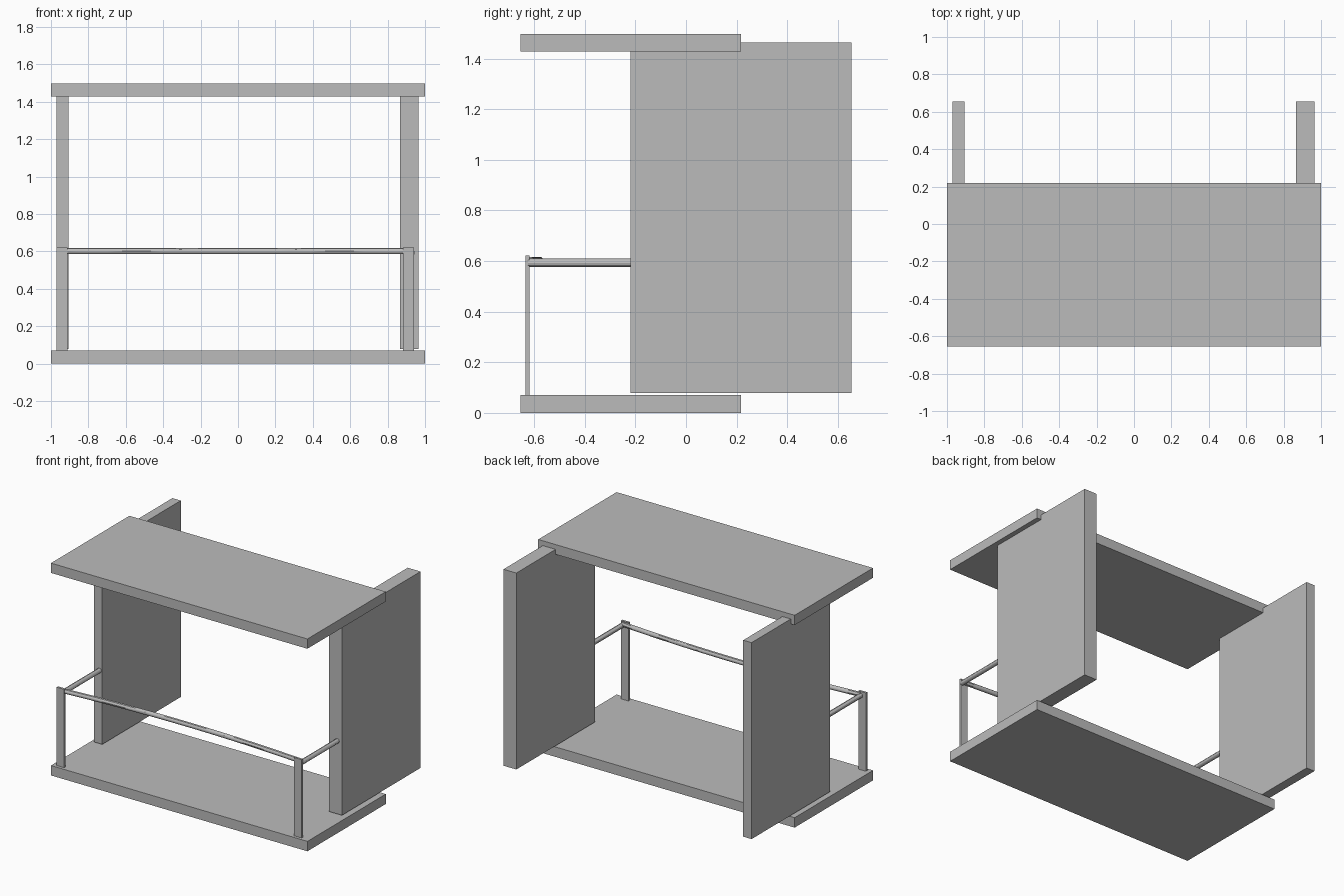
import bpy
from mathutils import Vector

cube = bpy.data.objects.get("Cube")
if cube:
    bpy.data.objects.remove(cube, do_unlink=True)

# One plain grey for everything
grey = bpy.data.materials.new("plain grey")
grey.use_nodes = True
colour = (0.5, 0.5, 0.5, 1)
grey.diffuse_color = colour
grey.node_tree.nodes["Principled BSDF"].inputs["Base Color"].default_value = colour


def box(name, low, high):
    low, high = Vector(low), Vector(high)
    bpy.ops.mesh.primitive_cube_add(size=1, location=(low + high) / 2)
    obj = bpy.context.object
    obj.name = name
    obj.scale = high - low
    bpy.ops.object.transform_apply(location=False, rotation=False, scale=True)
    obj.data.materials.append(grey)
    return obj


def tube(name, points, radius):
    curve = bpy.data.curves.new(name, "CURVE")
    curve.dimensions = "3D"
    curve.bevel_depth = radius
    curve.bevel_resolution = 4
    curve.use_fill_caps = True
    spline = curve.splines.new("POLY")
    spline.points.add(len(points) - 1)
    for target, point in zip(spline.points, points):
        target.co = (*point, 1)
    obj = bpy.data.objects.new(name, curve)
    bpy.context.collection.objects.link(obj)
    bpy.ops.object.select_all(action="DESELECT")
    obj.select_set(True)
    bpy.context.view_layer.objects.active = obj
    bpy.ops.object.convert(target="MESH")
    obj = bpy.context.object
    obj.data.materials.clear()
    obj.data.materials.append(grey)
    bpy.ops.object.shade_smooth_by_angle()
    return obj


# Floor and roof slabs
box("floor_slab", (-1, -0.655, 0), (1, 0.218, 0.07))
box("roof_slab", (-1, -0.655, 1.428), (1, 0.218, 1.497))

# Side walls, the left one thicker
box("right_wall", (-0.97, -0.22, 0.078), (-0.905, 0.655, 1.463))
box("left_wall", (0.865, -0.22, 0.078), (0.965, 0.655, 1.463))

# Flat railing posts
box("right_post", (-0.97, -0.634, 0.07), (-0.912, -0.618, 0.622))
box("left_post", (0.882, -0.634, 0.07), (0.94, -0.618, 0.622))

# Straight side rails from post to wall
for side, x in (("right", -0.928), ("left", 0.928)):
    tube(side + "_rail", [(x, -0.625, 0.593), (x, -0.215, 0.593)], 0.017)

# Front rail, bowed gently inward
steps = 24
bow = []
for i in range(steps + 1):
    t = 2 * i / steps - 1
    bow.append((0.93 * t, -0.578 - 0.039 * t * t, 0.601))
tube("front_rail", bow, 0.016)
